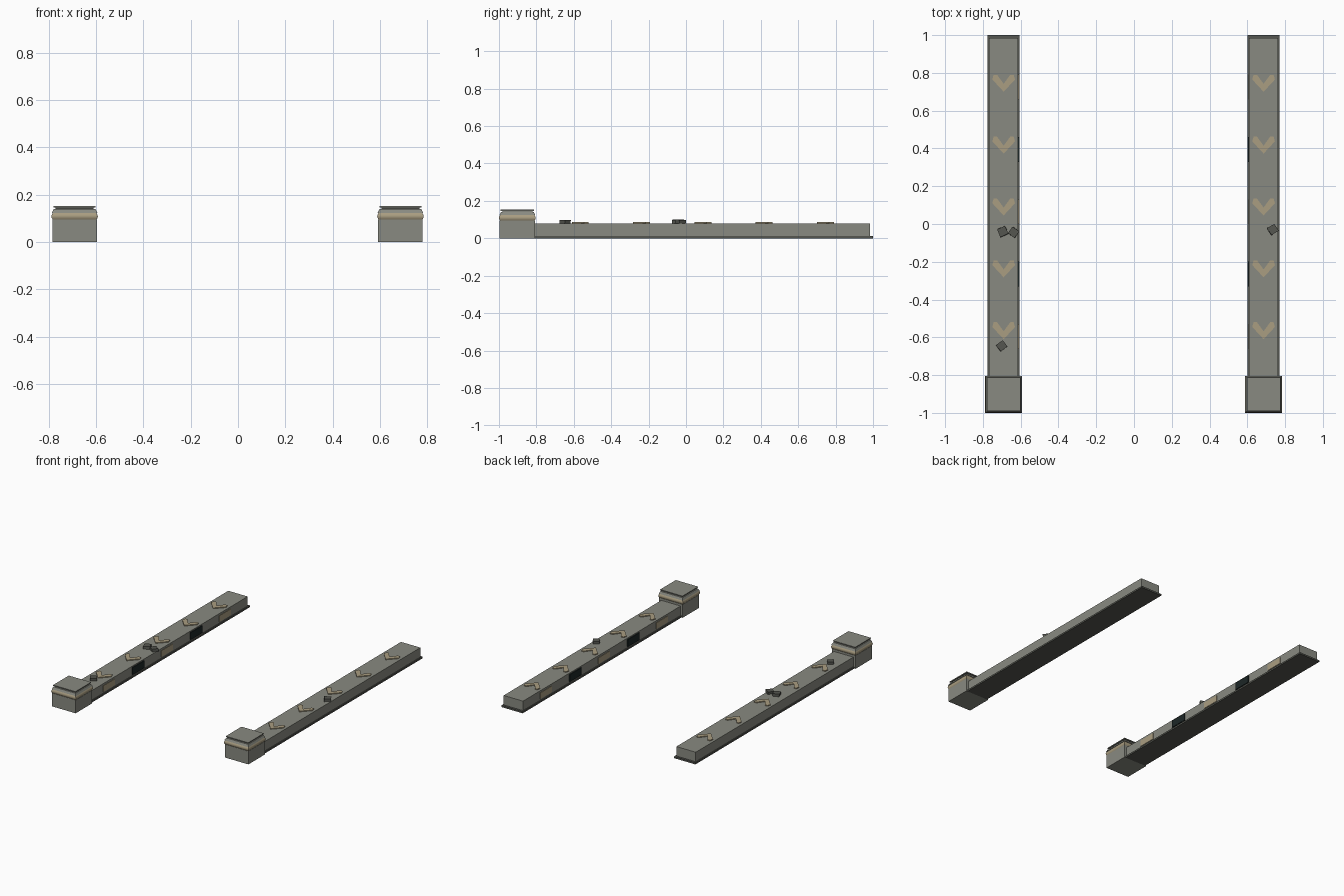
import bpy, bmesh, math, random
from mathutils import Matrix, Vector

cube = bpy.data.objects.get("Cube")
if cube:
    bpy.data.objects.remove(cube, do_unlink=True)
random.seed(4)


def material(name, rgb):
    m = bpy.data.materials.new(name)
    m.use_nodes = True
    m.diffuse_color = (*rgb, 1)
    m.node_tree.nodes["Principled BSDF"].inputs["Base Color"].default_value = (*rgb, 1)
    return m


stone = material("grey stone", (0.25, 0.255, 0.22))
dark_stone = material("dark stone", (0.09, 0.093, 0.08))
sand = material("sandstone", (0.40, 0.34, 0.22))
black = material("dark opening", (0.012, 0.02, 0.02))


def finish(bm, name, mat):
    bmesh.ops.recalc_face_normals(bm, faces=bm.faces)
    mesh = bpy.data.meshes.new(name)
    bm.to_mesh(mesh)
    bm.free()
    mesh.materials.append(mat)
    obj = bpy.data.objects.new(name, mesh)
    bpy.context.collection.objects.link(obj)
    return obj


def box(name, mat, x, y, z):
    """Box from three (low, high) ranges."""
    bm = bmesh.new()
    size = [b - a for a, b in (x, y, z)]
    mid = [(a + b) / 2 for a, b in (x, y, z)]
    bmesh.ops.create_cube(bm, size=1, matrix=Matrix.Translation(mid) @ Matrix.Diagonal((*size, 1)))
    return finish(bm, name, mat)


def square_stack(name, mat, cx, cy, profile):
    """Square rings of (half width, height), joined and capped."""
    bm = bmesh.new()
    rings = [[bm.verts.new((cx + sx * h, cy + sy * h, z))
              for sx, sy in ((-1, -1), (1, -1), (1, 1), (-1, 1))] for h, z in profile]
    for low, high in zip(rings, rings[1:]):
        for i in range(4):
            j = (i + 1) % 4
            bm.faces.new((low[i], low[j], high[j], high[i]))
    bm.faces.new(rings[0])
    bm.faces.new(rings[-1])
    return finish(bm, name, mat)


def chevron(name, cx, tip_y):
    """Raised V mark with its tip toward the front."""
    outline = [(0, 0), (0.06, 0.065), (0.053, 0.09), (0.035, 0.09), (0, 0.042)]
    outline += [(-x, y) for x, y in outline[:0:-1] if x > 0]
    bm = bmesh.new()
    face = bm.faces.new([bm.verts.new((cx + x, tip_y + y, 0.078)) for x, y in outline])
    top = bmesh.ops.extrude_face_region(bm, geom=[face])["geom"]
    bmesh.ops.translate(bm, vec=(0, 0, 0.008),
                        verts=[v for v in top if isinstance(v, bmesh.types.BMVert)])
    finish(bm, name, sand)


def rubble(name, x, y, angle):
    bm = bmesh.new()
    bmesh.ops.create_cube(bm, size=1)
    for v in bm.verts:
        v.co += Vector([random.uniform(-0.06, 0.06) for _ in range(3)])
    place = Matrix.Translation((x, y, 0.088)) @ Matrix.Rotation(angle, 4, "Z")
    bmesh.ops.transform(bm, matrix=place @ Matrix.Diagonal((0.043, 0.043, 0.023, 1)), verts=bm.verts)
    finish(bm, name, dark_stone)


for side, cx, inward in (("right", -0.69, 1), ("left", 0.686, -1)):
    # Long wall on its footing
    box(side + "_footing", dark_stone, (cx - 0.085, cx + 0.085), (-0.81, 1.0), (0, 0.012))
    box(side + "_wall", stone, (cx - 0.077, cx + 0.077), (-0.82, 0.985), (0.01, 0.08))

    # Pedestal, rounded band, sloped cap and top slab
    cy = -0.902
    square_stack(side + "_pedestal", stone, cx, cy, [(0.094, 0), (0.094, 0.095)])
    bulge = [(0.090 + 0.008 * math.sin(math.pi * i / 6), 0.092 + 0.034 * i / 6) for i in range(7)]
    band = square_stack(side + "_pedestal_band", sand, cx, cy, bulge)
    square_stack(side + "_pedestal_cap", stone, cx, cy,
                 [(0.096, 0.124), (0.088, 0.14), (0.08, 0.141), (0.08, 0.148)])
    square_stack(side + "_top_slab", stone, cx, cy, [(0.089, 0.147), (0.089, 0.153)])
    bpy.ops.object.select_all(action="DESELECT")
    band.select_set(True)
    bpy.context.view_layer.objects.active = band
    bpy.ops.object.shade_smooth_by_angle(angle=math.radians(40))

    # Chevrons on top, alternating panels on the inner face
    for i in range(5):
        tip_y = -0.61 + 0.3275 * i
        chevron(f"{side}_chevron_{i + 1}", cx, tip_y)
        opening = i % 2 == 1
        mid = -0.595 + 0.33 * i
        face_x = cx + inward * 0.076
        out_x = face_x + inward * (0.007 if opening else 0.004)
        box(f"{side}_panel_{i + 1}", black if opening else sand,
            sorted((face_x, out_x)), (mid - 0.066, mid + 0.066),
            (0.02, 0.072) if opening else (0.022, 0.066))

# Loose stones
for i, (x, y, angle) in enumerate([(-0.695, -0.04, 0.4), (-0.638, -0.045, 0.9),
                                   (-0.70, -0.645, 0.65), (0.735, -0.03, 0.6)]):
    rubble(f"loose_stone_{i + 1}", x, y, angle)
